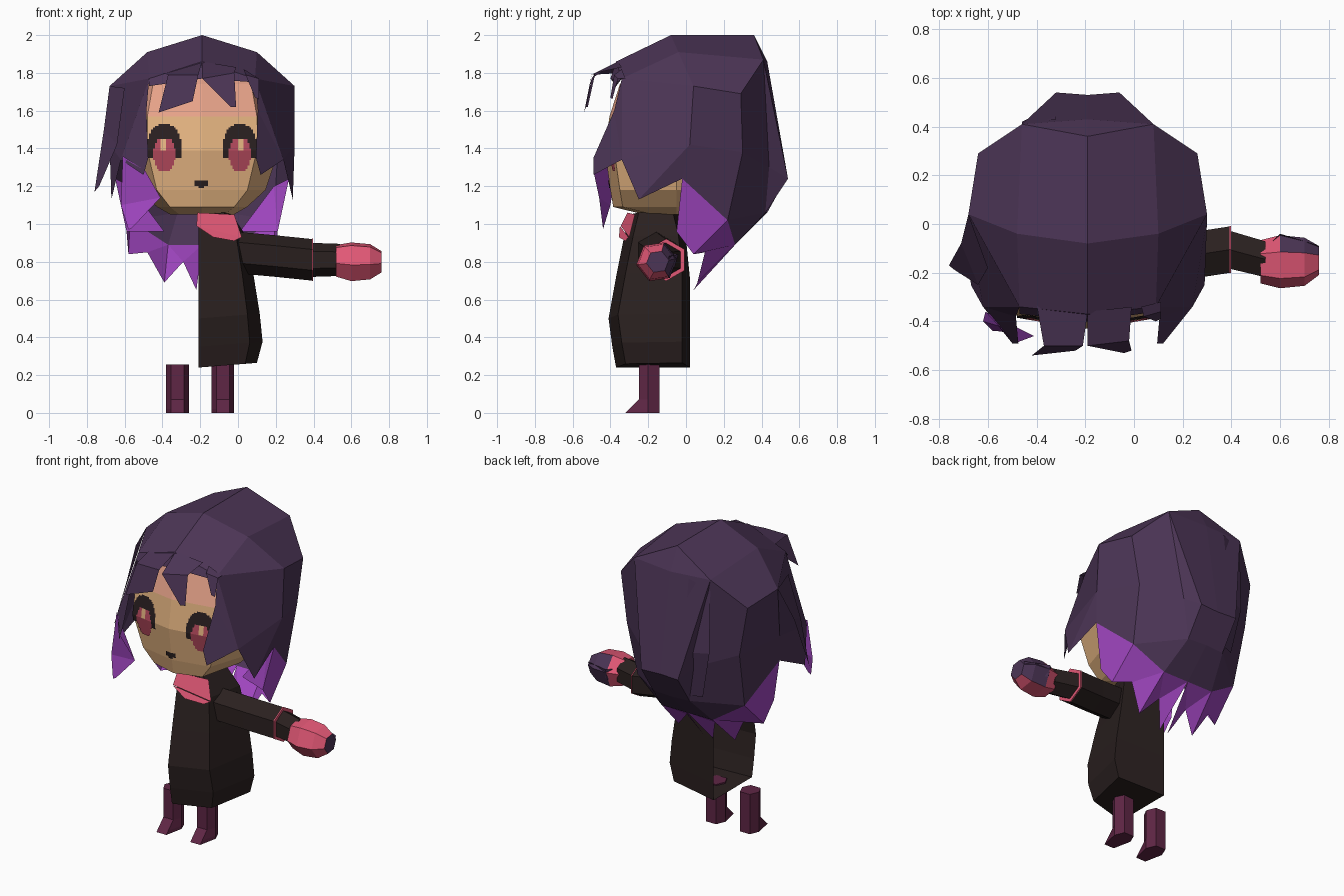
import bpy, bmesh, math

if "Cube" in bpy.data.objects:
    bpy.data.objects.remove(bpy.data.objects["Cube"])

CX = -0.19  # centre line of the figure


def material(name, r, g, b):
    m = bpy.data.materials.new(name)
    lin = [(c / 255 / 12.92) if c < 11 else ((c / 255 + 0.055) / 1.055) ** 2.4 for c in (r, g, b)]
    m.diffuse_color = (*lin, 1)
    m.use_nodes = True
    m.node_tree.nodes["Principled BSDF"].inputs["Base Color"].default_value = m.diffuse_color
    return m


HAIR = material("dark_purple", 76, 53, 86)
TIPS = material("bright_purple", 160, 70, 192)
SKIN = material("skin", 234, 184, 132)
BROW = material("forehead_pink", 232, 164, 138)
CLOTH = material("dark_brown", 42, 32, 31)
PINK = material("pink", 226, 88, 118)
SOCK = material("maroon", 95, 38, 69)
INK = material("eye_black", 42, 32, 33)
IRIS = material("eye_rose", 182, 74, 94)


def build(name, verts, faces, mats, rule=None):
    bm = bmesh.new()
    vs = [bm.verts.new(v) for v in verts]
    for f in faces:
        bm.faces.new([vs[i] for i in f])
    bmesh.ops.delete(bm, geom=[v for v in bm.verts if not v.link_faces], context='VERTS')
    bmesh.ops.remove_doubles(bm, verts=bm.verts, dist=1e-4)
    bmesh.ops.recalc_face_normals(bm, faces=bm.faces)
    if rule:
        for f in bm.faces:
            f.material_index = rule(f.calc_center_median())
    me = bpy.data.meshes.new(name)
    bm.to_mesh(me)
    bm.free()
    for m in mats:
        me.materials.append(m)
    ob = bpy.data.objects.new(name, me)
    bpy.context.collection.objects.link(ob)
    return ob


def loft(name, rings, mats, rule=None, closed=True, caps=(True, True)):
    n = len(rings[0])
    verts = [v for r in rings for v in r]
    faces = []
    for k in range(len(rings) - 1):
        for i in range(n if closed else n - 1):
            j = (i + 1) % n
            faces.append((k * n + i, k * n + j, (k + 1) * n + j, (k + 1) * n + i))
    if caps[0]:
        faces.append(tuple(range(n)))
    if caps[1]:
        faces.append(tuple(range(len(verts) - n, len(verts))))
    return build(name, verts, faces, mats, rule)


# head: rings of (z, front y, half width of the front)
HEAD = [(1.05, -.22, .12), (1.09, -.385, .17), (1.18, -.40, .24), (1.39, -.43, .29),
        (1.57, -.405, .29), (1.74, -.35, .26), (1.84, -.24, .17)]


def head_ring(z, yf, w):
    half = [(0, yf), (w, yf + .05), (w * 1.4, -.05), (w, .22), (0, .28)]
    pts = half + [(-x, y) for x, y in half[-2:0:-1]]
    return [(CX + x, y, z) for x, y in pts]


loft("head", [head_ring(*r) for r in HEAD], [SKIN, BROW], lambda c: int(c.z > 1.57))


def face_y(dx, z):
    for (z0, y0, w0), (z1, y1, w1) in zip(HEAD, HEAD[1:]):
        if z0 <= z <= z1:
            t = (z - z0) / (z1 - z0)
            return y0 + t * (y1 - y0) + .05 * min(1.2, abs(dx) / (w0 + t * (w1 - w0))) - .005


# painted eyes and mouth: small cells that follow the face, picked by ellipse rules
def ellipse(u, v, a, b):
    return (u / a) ** 2 + (v / b) ** 2 < 1


def face_paint(dx, z):
    u = abs(dx) - .2
    if ellipse(dx + .005, z - 1.225, .038, .035) and z < 1.225:
        return 0
    if ellipse(u, z - 1.37, .058, .095) and z < 1.45 and not (abs(u) < .015 and z > 1.39):
        return 1
    if z > 1.35 and ellipse(u, z - 1.4, .092, .135) and not ellipse(u, z - 1.34, .058, .11):
        return 0
    return None


cells, step = {0: [], 1: []}, .01
for i in range(-29, 29):
    for k in range(36):
        x, z = i * step, 1.18 + k * step
        c = face_paint(x + step / 2, z + step / 2)
        if c is not None:
            cells[c].append([(x, z), (x + step, z), (x + step, z + step), (x, z + step)])
for c, name, mat in ((0, "lashes_and_mouth", INK), (1, "irises", IRIS)):
    vs = [(CX + x, face_y(x, z), z) for q in cells[c] for x, z in q]
    build(name, vs, [range(4 * n, 4 * n + 4) for n in range(len(cells[c]))], [mat])

# hair shell: one half as named points (offset from centre line), mirrored
P = dict(
    A0=(0, -.08, 2), A1=(0, .36, 2), F0=(0, -.37, 1.86), F1=(.28, -.34, 1.77),
    B0=(.29, -.04, 1.91), B1=(.27, .41, 1.87), K0=(0, .43, 1.86),
    C0=(.49, .04, 1.73), C1=(.45, .29, 1.69), G0=(.49, .02, 1.42), G1=(.40, .30, 1.38),
    P0=(0, .53, 1.24), P1=(.13, .54, 1.24), P2=(.18, .44, 1.3),
    Q0=(0, .43, 1.06), Q1=(.13, .42, 1.06), Q2=(.38, .22, 1.02), Q3=(.46, -.02, 1.24),
    S0=(0, .26, .89), S1=(.18, .26, .89),
    H=(.295, -.38, 1.6), J=(.285, -.49, 1.35), I=(.31, -.49, 1.26), E=(.43, -.34, 1.34), W=(.48, -.25, 1.13),
    N=(.1, .12, .8), U0=(.03, .04, .65), U1=(.2, .06, .69), V=(.29, .1, .85),
    U2=(.39, .04, .84), U3=(.4, -.05, .96), X=(.2, .03, .96), Y=(.38, .03, 1.2))
DARK = ("A0 A1 B1 B0|B0 B1 C1 C0|F0 A0 B0 F1|F1 B0 C0|A1 K0 B1|K0 P0 P1 B1|B1 P1 P2|B1 P2 G1 C1|C0 C1 G1 G0|"
        "P0 Q0 Q1 P1|P1 Q1 P2|P2 Q1 Q2 G1|G0 G1 Q2 Q3|Q0 S0 S1 Q1|Q1 S1 Q2|F1 C0 G0 E|F1 E H|H E I J|E G0 W|W G0 Q3")
TIP = "S0 S1 N|S0 N U0|S1 U1 N|S1 V U1|S1 Q2 U2 V|Q2 Q3 U3 U2|Q3 Y U3|Y X U3"
names = list(P)
for name, spec, mat in (("hair_shell", DARK, HAIR), ("hair_tips", TIP, TIPS)):
    fs = [[names.index(p) for p in f.split()] for f in spec.split("|")]
    n = len(names)
    vs = [(CX + s * x, y, z) for s in (1, -1) for x, y, z in P.values()]
    build(name, vs, fs + [[i + n for i in f] for f in fs], [mat])


# loose locks: strips given by left and right edge points
def lock(name, left, right, mat):
    loft(name, [list(p) for p in zip(left, right)], [mat], closed=False, caps=(False, False))


lock("hairline_left", [(-.47, -.34, 1.77), (-.47, -.37, 1.73)], [(-.19, -.37, 1.86), (-.19, -.40, 1.77)], HAIR)
lock("hairline_right", [(-.19, -.37, 1.86), (-.19, -.40, 1.77)], [(.09, -.34, 1.77), (.09, -.36, 1.75)], HAIR)
lock("bang_left", [(-.40, -.33, 1.80), (-.37, -.50, 1.79), (-.42, -.54, 1.59)],
     [(-.19, -.36, 1.86), (-.21, -.50, 1.79), (-.24, -.52, 1.65)], HAIR)
lock("bang_right", [(-.19, -.36, 1.86), (-.19, -.50, 1.77), (-.04, -.53, 1.62)],
     [(-.01, -.34, 1.83), (-.02, -.48, 1.80), (-.01, -.52, 1.62)], HAIR)
lock("bang_outer", [(.03, -.34, 1.82), (.04, -.38, 1.79), (.09, -.40, 1.67)],
     [(.11, -.32, 1.77), (.11, -.36, 1.77), (.11, -.39, 1.66)], HAIR)
lock("side_lock", [(-.68, .04, 1.73), (-.71, -.08, 1.5), (-.76, -.17, 1.17)],
     [(-.60, -.18, 1.72), (-.64, -.25, 1.42), (-.735, -.19, 1.2)], HAIR)
lock("front_tip", [(-.61, -.36, 1.36), (-.62, -.40, 1.1), (-.58, -.44, .97)],
     [(-.49, -.49, 1.28), (-.41, -.46, 1.14), (-.56, -.44, .98)], TIPS)
lock("back_lock", [(-.46, .41, 1.8), (-.46, .42, 1.4), (-.40, .40, 1.1)],
     [(-.32, .43, 1.85), (-.32, .49, 1.4), (-.32, .43, 1.1)], HAIR)


# dress: open half shell on the +x side, rings of (z, half width, front y, back y)
def dress_ring(z, w, yf, yb):
    half = [(0, yf), (w * .8, yf + .05), (w, yb - .04), (0, yb)]
    return [(-.21 + x, y, z + .08 * x) for x, y in half]


loft("dress", [dress_ring(*r) for r in ((.24, .31, -.37, .02), (.35, .34, -.39, .02), (.5, .325, -.41, .02),
                                        (.72, .29, -.37, .02), (.92, .25, -.33, .0), (1.05, .17, -.30, -.03))],
     [CLOTH], closed=False, caps=(True, True))
# collar scarf
lock("collar", [(-.22, -.345, .99), (-.215, -.31, 1.06)], [(.02, -.30, .93), (-.02, -.27, 1.05)], PINK)
lock("collar_tail", [(-.22, -.35, .99), (-.13, -.355, .93)], [(.02, -.305, .93), (-.02, -.32, .91)], PINK)


# arm: hexagonal tubes along x, rings of (x, y, z, radius)
def arm_ring(x, y, z, r, turn=math.pi / 6):
    return [(x, y + r * math.cos(a), z + r * math.sin(a))
            for a in (math.pi * i / 3 + turn for i in range(6))]


loft("upper_sleeve", [arm_ring(*r) for r in ((-.02, -.16, .85, .11), (.2, -.135, .83, .11), (.395, -.105, .81, .11))], [CLOTH])
loft("cuff_trim", [arm_ring(*r) for r in ((.392, -.105, .81, .112), (.398, -.105, .81, .112))], [PINK])
loft("lower_sleeve", [arm_ring(*r) for r in ((.39, -.105, .81, .09), (.54, -.145, .81, .085))], [CLOTH])
loft("hand", [arm_ring(*r, 0.15) for r in ((.52, -.155, .805, .09), (.60, -.155, .80, .11), (.70, -.155, .80, .10),
                                           (.76, -.15, .80, .06))],
     [PINK, HAIR], lambda c: int(c.x > .6 and c.y > -.14 or c.x > .75))
lock("finger", [(.54, -.10, .84), (.60, -.04, .84), (.76, -.09, .83)],
     [(.56, -.10, .76), (.60, -.06, .77), (.74, -.10, .77)], HAIR)


# legs with pointed toes, rings of (z, toe y)
def leg_ring(cx, z, toe):
    return [(cx + x, y, z) for x, y in ((-.035, toe), (.035, toe), (.06, -.2), (.035, -.14), (-.035, -.14), (-.06, -.2))]


for side, cx in (("left", -.32), ("right", -.08)):
    loft(side + "_leg", [leg_ring(cx, z, t) for z, t in ((0, -.32), (.02, -.30), (.07, -.25), (.255, -.25))], [SOCK])
